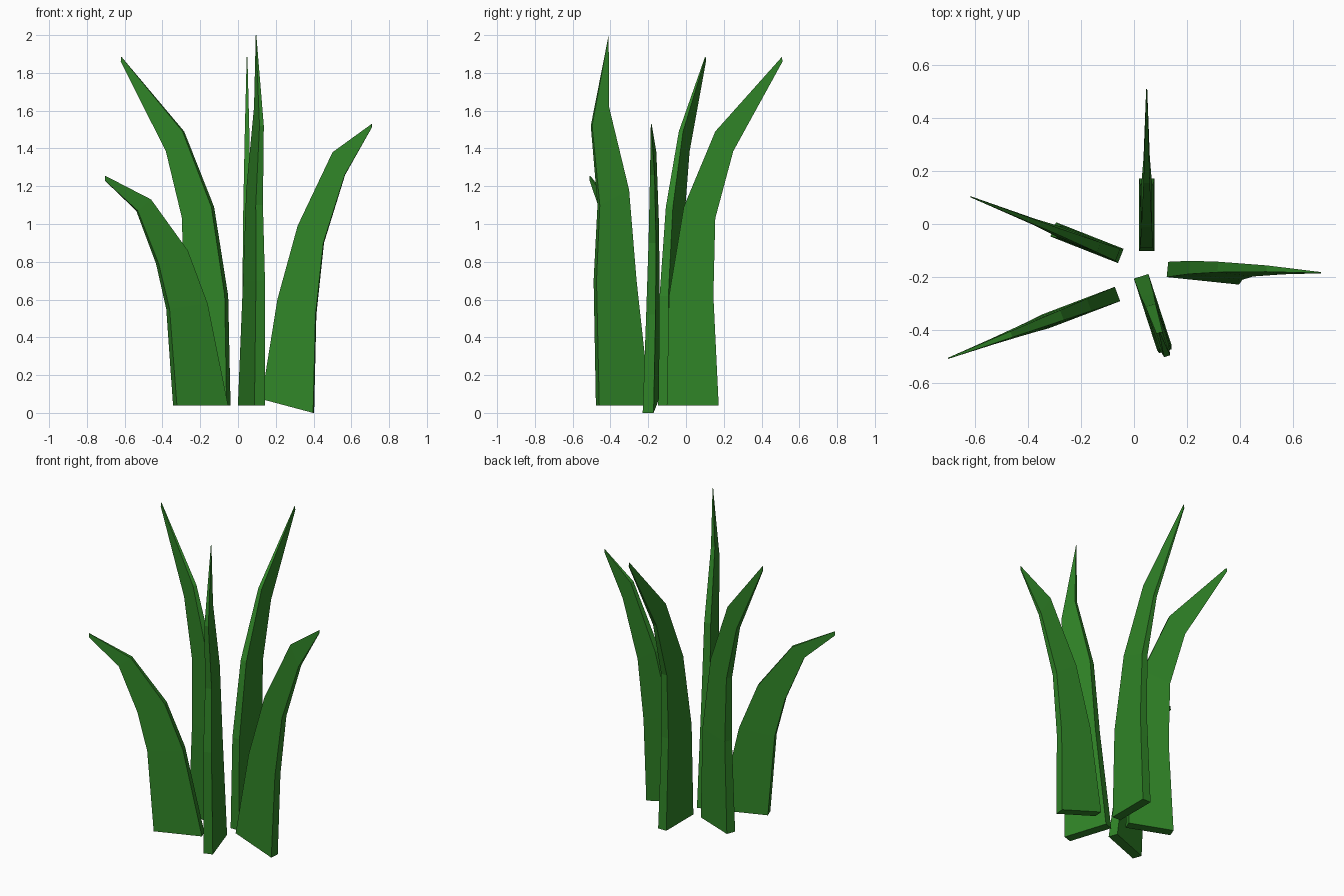
import bpy, bmesh, math
from mathutils import Vector

if "Cube" in bpy.data.objects:
    bpy.data.objects.remove(bpy.data.objects["Cube"])

green = bpy.data.materials.new("leaf_green")
green.diffuse_color = (0.029, 0.23, 0.02, 1)
green.use_nodes = True
green.node_tree.nodes["Principled BSDF"].inputs["Base Color"].default_value = green.diffuse_color

# Half thickness at each level, from base to tip
HALF = [0.029, 0.025, 0.020, 0.012, 0.002]


def blade(name, origin, angle, inner, outer, lean=0.0):
    """Flat curved blade: inner/outer edges are (outward distance, height)."""
    a = math.radians(angle)
    out = Vector((math.cos(a), math.sin(a), 0))
    side = Vector((-math.sin(a), math.cos(a), 0))
    base = Vector((origin[0], origin[1], 0))
    bm = bmesh.new()
    rings = []
    for (si, zi), (so, zo), h in zip(inner, outer, HALF):
        ring = []
        for s, z, t in ((si, zi, -h), (so, zo, -h), (so, zo, h), (si, zi, h)):
            ring.append(bm.verts.new(base + out * s + side * (t + lean * z) + Vector((0, 0, z))))
        rings.append(ring)
    for lo, hi in zip(rings, rings[1:]):
        for i in range(4):
            j = (i + 1) % 4
            bm.faces.new((lo[i], lo[j], hi[j], hi[i]))
    bm.faces.new(rings[0][::-1])
    bm.faces.new(rings[-1])
    bmesh.ops.recalc_face_normals(bm, faces=bm.faces)
    me = bpy.data.meshes.new(name)
    bm.to_mesh(me)
    bm.free()
    me.materials.append(green)
    ob = bpy.data.objects.new(name, me)
    bpy.context.collection.objects.link(ob)
    return ob


# Two tall blades sharing one profile
tall_in = [(0, 0.04), (0.012, 0.62), (0.09, 1.09), (0.257, 1.49), (0.61, 1.885)]
tall_out = [(0.275, 0.04), (0.247, 0.62), (0.257, 1.03), (0.352, 1.385), (0.613, 1.86)]
blade("back_blade", (0.048, -0.102), 90, tall_in, tall_out)
blade("left_back_blade", (-0.05, -0.121), 158.5, tall_in, tall_out)

# Right blade, tipped outward and leaning slightly
blade("right_blade", (0, -0.162), -5.5,
      [(0.127, 0.073), (0.21, 0.60), (0.316, 0.99), (0.5, 1.38), (0.707, 1.53)],
      [(0.402, 0.0), (0.413, 0.52), (0.453, 0.90), (0.565, 1.26), (0.707, 1.51)], lean=0.03)

# Front blade, the tallest, curling back at the tip
blade("front_blade", (0.027, -0.198), -72,
      [(0, 0.04), (0.075, 0.70), (0.115, 1.18), (0.224, 1.62), (0.223, 2.0)],
      [(0.284, 0.04), (0.298, 0.70), (0.278, 1.10), (0.318, 1.52), (0.226, 1.98)])

# Left front blade, the lowest
blade("left_front_blade", (-0.0625, -0.265), 200.8,
      [(0, 0.04), (0.115, 0.58), (0.225, 0.86), (0.43, 1.13), (0.685, 1.255)],
      [(0.29, 0.04), (0.33, 0.55), (0.39, 0.79), (0.505, 1.07), (0.687, 1.23)])
